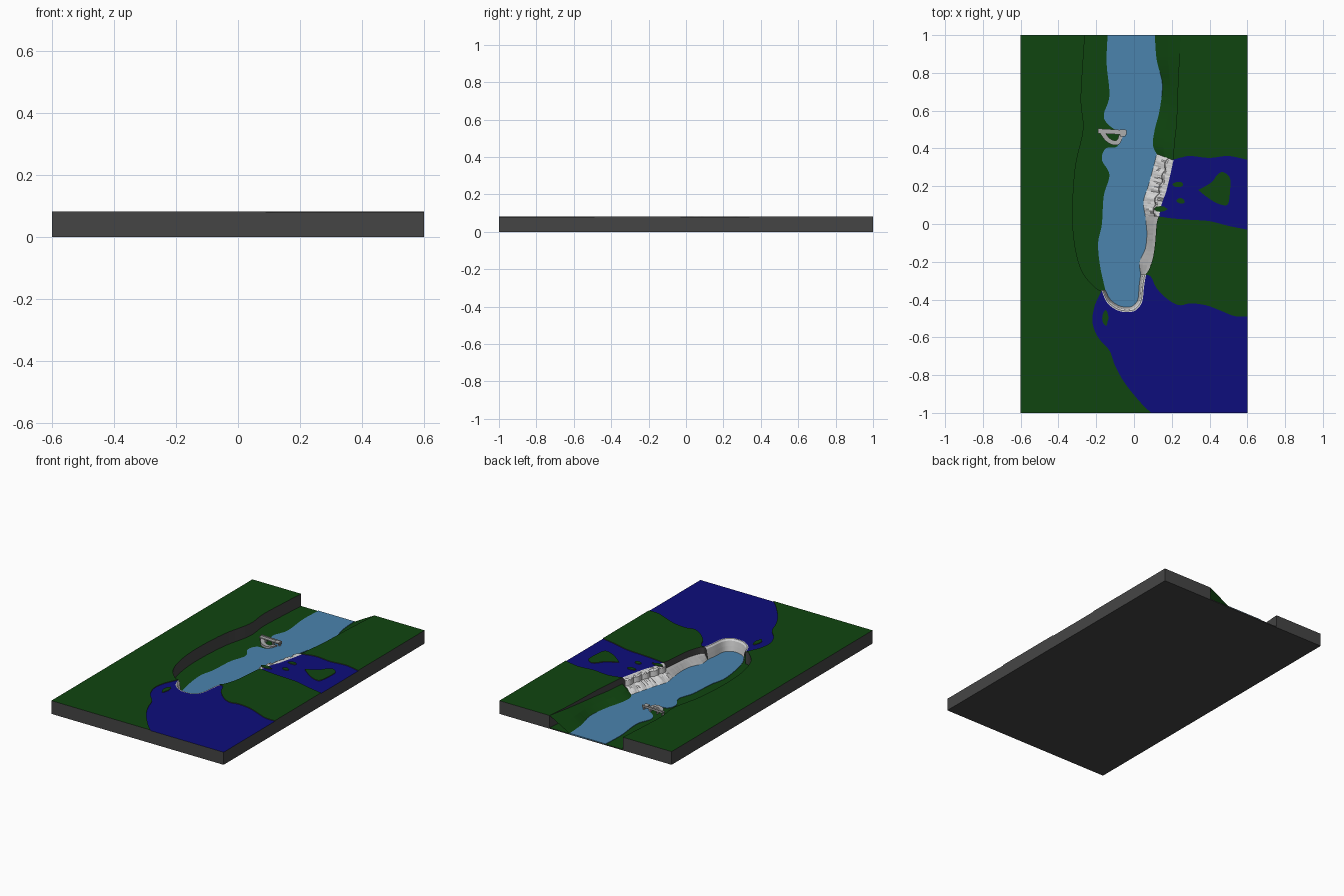
import bpy, bmesh, math, random
from mathutils import Vector

if "Cube" in bpy.data.objects:
    bpy.data.objects.remove(bpy.data.objects["Cube"])
random.seed(4)

def material(name, rgb):
    m = bpy.data.materials.new(name)
    m.diffuse_color = (*rgb, 1)
    m.use_nodes = True
    m.node_tree.nodes["Principled BSDF"].inputs["Base Color"].default_value = m.diffuse_color
    return m

GRASS = material("grass green", (0.005, 0.06, 0.005))
DEEP = material("deep navy water", (0.004, 0.004, 0.20))
WATER = material("pale river blue", (0.07, 0.23, 0.42))
ROCK = material("dark rock", (0.06, 0.06, 0.06))
FOAM = material("falls white", (0.66, 0.66, 0.66))
SCREE = material("light grey scree", (0.42, 0.42, 0.42))

FLOOR, RIVER, UPPER, LAND = 0.006, 0.009, 0.079, 0.083

def smooth(pts, n=5):
    """Catmull-Rom curve through the points."""
    p = [Vector(q) for q in pts]
    p = [2 * p[0] - p[1]] + p + [2 * p[-1] - p[-2]]
    out = []
    for i in range(1, len(p) - 2):
        a, b, c, d = p[i - 1:i + 3]
        for k in range(n):
            t = k / n
            out.append(0.5 * (2 * b + (c - a) * t + (2 * a - 5 * b + 4 * c - d) * t * t
                              + (3 * b - a - 3 * c + d) * t ** 3))
    return out + [p[-2]]

def resample(pts, n):
    """n evenly spaced points along a polyline."""
    lens = [(b - a).length for a, b in zip(pts, pts[1:])]
    out = []
    for i in range(n):
        d, k = sum(lens) * i / (n - 1), 0
        while k < len(lens) - 1 and d > lens[k]:
            d -= lens[k]
            k += 1
        out.append(pts[k].lerp(pts[k + 1], min(1, d / lens[k])))
    return out

def finish(name, bm, mats):
    me = bpy.data.meshes.new(name)
    bm.to_mesh(me)
    bm.free()
    for m in mats:
        me.materials.append(m)
    ob = bpy.data.objects.new(name, me)
    bpy.context.collection.objects.link(ob)
    return ob

def plate(name, outline, z0, z1, top, side):
    """Extruded outline with its own colour on top."""
    bm = bmesh.new()
    f = bm.faces.new([bm.verts.new((p[0], p[1], z0)) for p in outline])
    ext = bmesh.ops.extrude_face_region(bm, geom=[f])["geom"]
    bmesh.ops.translate(bm, vec=(0, 0, z1 - z0),
                        verts=[g for g in ext if isinstance(g, bmesh.types.BMVert)])
    bmesh.ops.recalc_face_normals(bm, faces=bm.faces)
    bm.normal_update()
    for g in bm.faces:
        g.material_index = 0 if g.normal.z > 0.5 else 1
    bmesh.ops.triangulate(bm, faces=bm.faces)
    return finish(name, bm, [top, side])

def loft(name, outer, inner, n, profile, mat, scallop=0.0, rough=0.0):
    """Sheet from outer to inner line; profile(s) gives (blend, z) rows at fraction s."""
    bm = bmesh.new()
    rows = []
    for i, (a, b) in enumerate(zip(resample(outer, n), resample(inner, n))):
        s, col = i / (n - 1), []
        prof = profile(s)
        for j, (t, z) in enumerate(prof):
            if 0 < j < len(prof) - 1:
                t += scallop * (abs(math.sin(s * math.pi * 5)) - 0.5)
                z += random.uniform(-rough, rough)
            col.append(bm.verts.new((*a.lerp(b, t), z)))
        rows.append(col)
    for r, q in zip(rows, rows[1:]):
        for j in range(len(r) - 1):
            bm.faces.new((r[j], r[j + 1], q[j + 1], q[j]))
    bm.normal_update()
    if sum(f.normal.z for f in bm.faces) < 0:
        bmesh.ops.reverse_faces(bm, faces=bm.faces)
    return finish(name, bm, [mat])

def box(name, centre, size, mat, turn=0):
    bpy.ops.mesh.primitive_cube_add(size=1, location=centre, rotation=(0, 0, turn))
    ob = bpy.context.object
    ob.name, ob.scale = name, size
    ob.data.materials.append(mat)

def blob(cx, cy, rx, ry, n=12):
    out = []
    for i in range(n):
        a, k = 2 * math.pi * i / n, random.uniform(0.85, 1.15)
        out.append((cx + rx * k * math.cos(a), cy + ry * k * math.sin(a)))
    return out

# Gorge rim lines
west_rim = smooth([(-.17, -.35), (-.2, -.34), (-.27, -.26), (-.31, -.13), (-.325, .05),
                   (-.31, .3), (-.268, .5), (-.28, .65), (-.27, .85), (-.26, 1)])
horseshoe_rim = smooth([(.06, -.268), (.05, -.33), (.04, -.41), (.01, -.452), (-.03, -.463),
                        (-.085, -.455), (-.14, -.415), (-.17, -.35)])
middle_rim = smooth([(.13, .04), (.12, 0), (.112, -.1), (.1, -.18), (.08, -.24), (.06, -.268)])
east_falls_rim = smooth([(.205, .34), (.185, .25), (.165, .17), (.14, .1), (.13, .04)])
north_rim = smooth([(.25, 1), (.235, .8), (.225, .55), (.215, .45), (.205, .34)])

# Gorge foot lines on the river
horseshoe_foot = smooth([(.035, -.268), (.027, -.33), (.02, -.4), (-.005, -.432), (-.035, -.44),
                         (-.08, -.432), (-.125, -.4), (-.152, -.35)])
middle_foot = smooth([(.06, .04), (.068, -.05), (.06, -.13), (.03, -.2), (.035, -.268)])
east_falls_foot = smooth([(.12, .37), (.1, .29), (.075, .2), (.05, .12), (.06, .04)])
north_foot = smooth([(.11, 1), (.12, .87), (.15, .74), (.135, .6), (.11, .5), (.1, .42), (.12, .37)])
west_bank = smooth([(-.152, -.35), (-.18, -.22), (-.19, -.1), (-.17, 0), (-.16, .15), (-.13, .26),
                    (-.17, .34), (-.15, .4), (-.09, .41), (-.07, .47), (-.14, .53), (-.16, .58),
                    (-.13, .68), (-.145, .85), (-.14, 1)])

# Gorge floor, river and upper plateau
corners = [(-.6, -1), (.6, -1), (.6, 1), (-.6, 1)]
plate("gorge_floor", corners, 0, FLOOR, GRASS, ROCK)
plate("lower_river", north_foot[:-1] + east_falls_foot[:-1] + middle_foot[:-1]
      + horseshoe_foot[:-1] + west_bank, FLOOR - .003, RIVER, WATER, WATER)
plate("plateau", corners[:3] + north_rim[:-1] + east_falls_rim[:-1] + middle_rim[:-1]
      + horseshoe_rim[:-1] + west_rim + corners[3:], 0, UPPER, DEEP, ROCK)

# Land raised slightly above the upper river
west_shore = smooth([(.09, -1), (.03, -.94), (-.05, -.84), (-.1, -.75), (-.13, -.67), (-.19, -.6),
                     (-.22, -.52), (-.21, -.44), (-.185, -.38), (-.17, -.35)])
south_shore = smooth([(.6, -.49), (.53, -.487), (.45, -.455), (.38, -.43), (.3, -.42), (.24, -.43),
                      (.18, -.4), (.12, -.34), (.09, -.28), (.06, -.268)])
channel_south = smooth([(.13, .04), (.2, .03), (.3, .022), (.4, .015), (.5, -.01), (.6, -.03)])
channel_north = smooth([(.205, .34), (.25, .352), (.3, .36), (.4, .35), (.5, .36), (.6, .34)])
plate("west_land", corners[:1] + west_shore[:-1] + west_rim + corners[3:],
      UPPER - .002, LAND, GRASS, ROCK)
plate("middle_land", south_shore[:-1] + middle_rim[::-1][:-1] + channel_south,
      UPPER - .002, LAND, GRASS, ROCK)
plate("north_land", north_rim[:-1] + channel_north + [(.6, 1)], UPPER - .002, LAND, GRASS, ROCK)

# Islands
big = smooth([(.34, .18), (.41, .22), (.44, .26), (.47, .275), (.505, .25), (.51, .2), (.5, .11),
              (.47, .1), (.42, .12), (.37, .155), (.34, .18)], 3)[:-1]
plate("large_island", big, UPPER - .002, LAND, GRASS, ROCK)
for i, spec in enumerate([(.235, .21, .028, .015), (.248, .122, .022, .014),
                          (.14, .08, .036, .014), (-.152, -.5, .016, .04)]):
    plate(f"small_island_{i + 1}", blob(*spec), UPPER - .002, LAND, GRASS, ROCK)

# Waterfalls and gorge sides
loft("horseshoe_falls", horseshoe_rim, horseshoe_foot, 60,
     lambda s: [(-.15, UPPER + .001), (.15, UPPER + .001), (.5, .07), (.75, .04), (1, FLOOR)], FOAM)
loft("east_falls", east_falls_rim, east_falls_foot, 50,
     lambda s: [(-.05, UPPER + .001), (.22, UPPER), (.32, .072), (.36, .04), (.6, .03), (.8, .018),
                (1, FLOOR)], FOAM, scallop=.14, rough=.003)
loft("middle_scree", middle_rim, middle_foot, 30,
     lambda s: [(0, .042), (.3, .034), (.7, .018), (1, FLOOR)], SCREE, rough=.001)
loft("north_slope", north_rim, north_foot, 40,
     lambda s: [(0, LAND - .04 * min(1, s * 1.3)), (.5, .045 - .02 * s), (1, FLOOR)], GRASS)

# Landing deck on the west bank
box("deck", (-.115, .488, .026), (.15, .024, .006), SCREE, -.06)
box("deck_rail", (-.115, .499, .032), (.15, .004, .008), SCREE, -.06)
box("deck_head", (-.06, .482, .031), (.03, .036, .006), SCREE)
for i, x in enumerate((-.18, -.145, -.095, -.05)):
    box(f"deck_post_{i + 1}", (x, .488, .014), (.008, .016, .022), SCREE)
loft("curved_ramp", smooth([(-.18, .48), (-.15, .44), (-.11, .418), (-.075, .425), (-.058, .47)]),
     smooth([(-.15, .48), (-.13, .455), (-.105, .442), (-.088, .447), (-.08, .47)]), 16,
     lambda s: [(0, FLOOR), (0, .024 - .008 * s), (1, .024 - .008 * s), (1, FLOOR)], SCREE)
